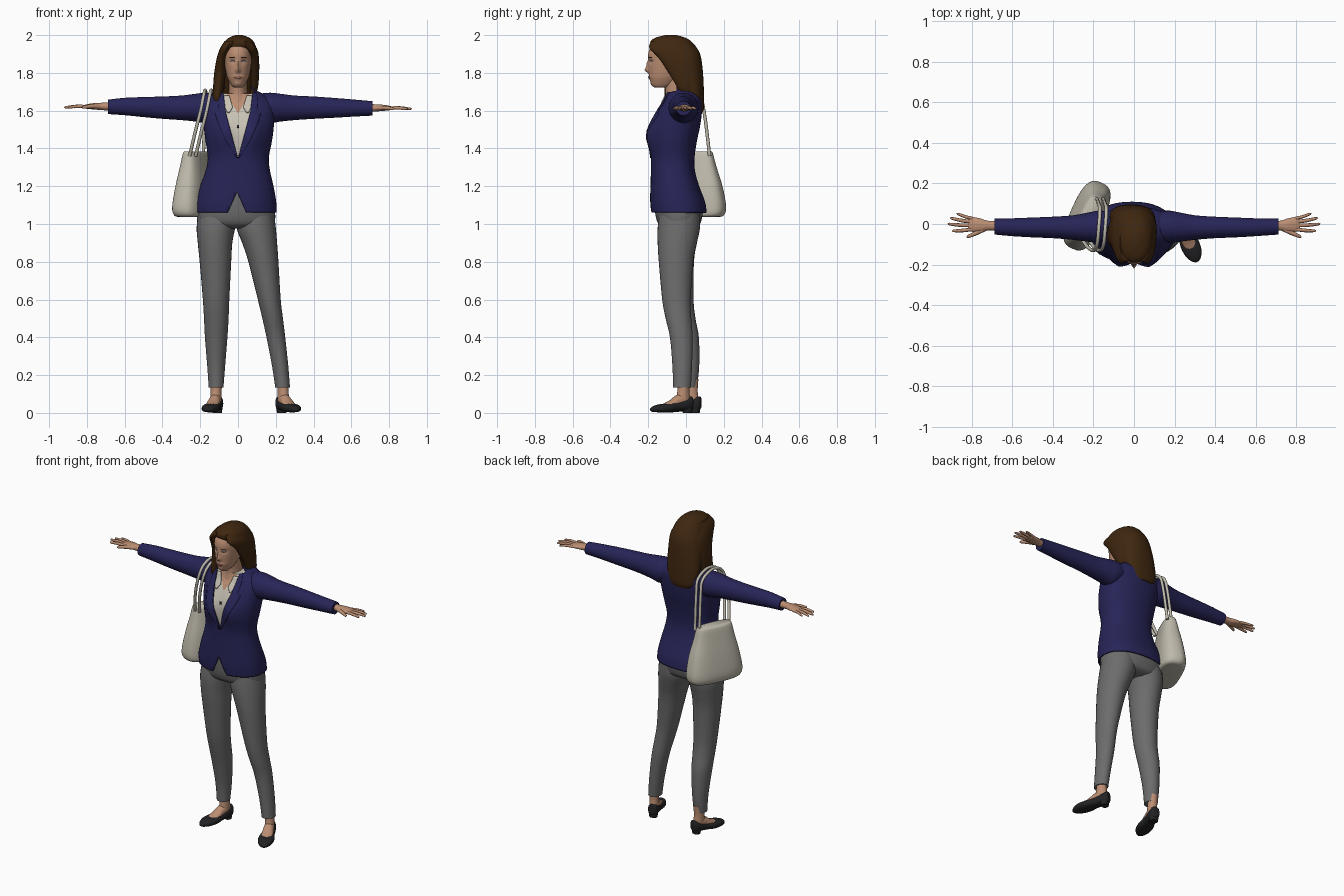
import bpy, bmesh, math
from mathutils import Vector, Matrix
from mathutils.bvhtree import BVHTree


def material(name, rgb):
    m = bpy.data.materials.new(name)
    m.diffuse_color = (*rgb, 1)
    return m


NAVY = material("navy cloth", (0.02, 0.018, 0.095))
GREY = material("grey cloth", (0.15, 0.15, 0.152))
CREAM = material("cream cloth", (0.58, 0.54, 0.46))
BAG = material("bag leather", (0.52, 0.49, 0.41))
SKIN = material("skin", (0.50, 0.27, 0.17))
HAIR = material("brown hair", (0.05, 0.02, 0.005))
BLACK = material("black leather", (0.016, 0.016, 0.018))
ROSE = material("lips", (0.36, 0.15, 0.11))
EYE = material("eyes", (0.22, 0.22, 0.24))


def smooth_rows(rows, steps):
    """Catmull-Rom interpolation between rows of numbers."""
    out = []
    for i in range(len(rows) - 1):
        p0, p1, p2, p3 = rows[max(i - 1, 0)], rows[i], rows[i + 1], rows[min(i + 2, len(rows) - 1)]
        for k in range(steps):
            t = k / steps
            out.append([0.5 * (2 * b + (c - a) * t + (2 * a - 5 * b + 4 * c - d) * t ** 2
                               + (3 * b - a - 3 * c + d) * t ** 3)
                        for a, b, c, d in zip(p0, p1, p2, p3)])
    return out + [list(rows[-1])]


def loft_bm(rows, axis="z", segs=32, power=2.0, steps=4, shape=None, caps=True):
    """Rows are (position on axis, low/high of first width, low/high of second width)."""
    bm = bmesh.new()
    rings = []
    for t, a0, a1, b0, b1 in smooth_rows(rows, steps):
        ring = []
        for k in range(segs):
            w = math.tau * k / segs
            c, s = math.cos(w), math.sin(w)
            u = (a0 + a1) / 2 + (a1 - a0) / 2 * math.copysign(abs(c) ** (2 / power), c)
            v = (b0 + b1) / 2 + (b1 - b0) / 2 * math.copysign(abs(s) ** (2 / power), s)
            co = Vector({"z": (u, v, t), "x": (t, u, v), "y": (u, t, v)}[axis])
            ring.append(bm.verts.new(shape(co) if shape else co))
        rings.append(ring)
    for r, q in zip(rings, rings[1:]):
        for k in range(segs):
            n = (k + 1) % segs
            bm.faces.new((r[k], r[n], q[n], q[k]))
    if caps:
        bm.faces.new(rings[0])
        bm.faces.new(rings[-1])
    bmesh.ops.recalc_face_normals(bm, faces=bm.faces)
    return bm


def finish(name, bm, *mats, matrix=None):
    if matrix:
        bm.transform(matrix)
    me = bpy.data.meshes.new(name)
    bm.to_mesh(me)
    ob = bpy.data.objects.new(name, me)
    bpy.context.collection.objects.link(ob)
    for m in mats:
        me.materials.append(m)
    bpy.ops.object.select_all(action="DESELECT")
    ob.select_set(True)
    bpy.context.view_layer.objects.active = ob
    bpy.ops.object.shade_smooth_by_angle(angle=math.radians(50))
    return ob


def loft(name, rows, mat, matrix=None, **kw):
    return finish(name, loft_bm(rows, **kw), mat, matrix=matrix)


def tube(name, points, mat, segs=10, steps=5):
    """Round tube through points (x, y, z, radius)."""
    pts = smooth_rows(points, steps)
    bm = bmesh.new()
    rings = []
    for i, p in enumerate(pts):
        d = Vector(pts[min(i + 1, len(pts) - 1)][:3]) - Vector(pts[max(i - 1, 0)][:3])
        side = d.cross(Vector((0.9, 0.1, 0.43)) if abs(d.normalized().x) < 0.8 else Vector((0, 0, 1))).normalized()
        up = d.cross(side).normalized()
        rings.append([bm.verts.new(Vector(p[:3]) + p[3] * (side * math.cos(math.tau * k / segs)
                      + up * math.sin(math.tau * k / segs))) for k in range(segs)])
    for r, q in zip(rings, rings[1:]):
        for k in range(segs):
            bm.faces.new((r[k], r[(k + 1) % segs], q[(k + 1) % segs], q[k]))
    bm.faces.new(rings[0])
    bm.faces.new(rings[-1])
    bmesh.ops.recalc_face_normals(bm, faces=bm.faces)
    return finish(name, bm, mat)


def front_plate(name, rows, mat, tree, lift, thick, mirror=1, cols=6, steps=4):
    """Thin plate laid on the front of a body; rows are (z, x from, x to)."""
    bm = bmesh.new()
    pts = [(Vector((mirror * (l + (r - l) * k / cols), -1, z))) for a, b in zip(rows, rows[1:])
           for i in range(steps + (b is rows[-1]))
           for z, l, r in [[p + (q - p) * i / steps for p, q in zip(a, b)]] for k in range(cols + 1)]
    vs = []
    for p in pts:
        hit = tree.ray_cast(p, Vector((0, 1, 0)))[0]
        vs.append(bm.verts.new((p.x, (hit.y if hit else -0.1) - lift, p.z)))
    n = cols + 1
    for i in range(len(vs) // n - 1):
        for k in range(cols):
            bm.faces.new((vs[i * n + k], vs[i * n + k + 1], vs[i * n + n + k + 1], vs[i * n + n + k]))
    if mirror < 0:
        bmesh.ops.reverse_faces(bm, faces=bm.faces)
    ob = finish(name, bm, mat)
    ob.modifiers.new("thickness", "SOLIDIFY").thickness = thick


def split_v(bm, x0, z0, slope):
    """Cut clean edges along both arms of a V."""
    for s in (-1, 1):
        bmesh.ops.bisect_plane(bm, geom=bm.verts[:] + bm.edges[:] + bm.faces[:], dist=1e-5,
                               plane_co=(x0, 0, z0), plane_no=(1, 0, -s * slope))


def in_v(f, x0, z0, slope):
    c = f.calc_center_median()
    return c.y < -0.05 and abs(c.x - x0) < (c.z - z0) * slope


def bust(co):
    if co.y < -0.05:
        co.y -= 0.026 * math.exp(-((abs(co.x) - 0.08) / 0.05) ** 2 - ((co.z - 1.47) / 0.08) ** 2)
    return co


# Jacket body with neckline and hem openings
torso = [(1.06, -.225, .205, -.185, .11), (1.12, -.222, .202, -.19, .10), (1.2, -.2, .188, -.188, .07),
         (1.28, -.172, .17, -.186, .048), (1.35, -.16, .163, -.186, .045), (1.44, -.172, .18, -.19, .058),
         (1.52, -.182, .19, -.185, .075), (1.6, -.19, .195, -.155, .085), (1.65, -.185, .185, -.125, .085),
         (1.69, -.13, .13, -.115, .07), (1.71, -.09, .09, -.11, .05), (1.73, -.075, .075, -.105, .04)]
bm = loft_bm(torso, segs=56, power=2.25, shape=bust, caps=False)
body_tree = BVHTree.FromBMesh(bm)
split_v(bm, 0, 1.35, .27)
split_v(bm, -.005, 1.17, -.45)
gone = [f for f in bm.faces if in_v(f, 0, 1.35, .27) or in_v(f, -.005, 1.17, -.45)]
bmesh.ops.delete(bm, geom=gone, context="FACES")
jacket = finish("jacket_body", bm, NAVY)
jacket.modifiers.new("thickness", "SOLIDIFY").thickness = 0.008

# Blouse with bare skin in its open neck
inner = [(z, a + .013, b - .013, c + .013, d - .013) for z, a, b, c, d in torso[3:10]]
bm = loft_bm(inner, segs=48, power=2.25, shape=bust)
split_v(bm, 0, 1.585, .6)
for f in bm.faces:
    f.material_index = int(in_v(f, 0, 1.585, .6))
finish("blouse", bm, CREAM, SKIN)

# Lapels, blouse collar, button
for s, side in ((-1, "right"), (1, "left")):
    front_plate(side + "_lapel", [(1.35, 0, .008), (1.45, .027, .07), (1.54, .051, .108), (1.585, .063, .122),
                (1.592, .065, .10), (1.66, .074, .105), (1.7, .08, .095)], NAVY, body_tree, .004, .006, s)
    front_plate(side + "_blouse_collar", [(1.59, .046, .056), (1.62, .028, .07), (1.68, .046, .075)],
                CREAM, body_tree, -.002, .006, s)
front_plate("button", [(1.51, -.006, .006), (1.525, -.006, .006)], BLACK, body_tree, -.006, .004)

# Trousers
loft("trouser_seat", [(.975, -.12, .1, -.10, .03), (.99, -.2, .18, -.135, .065), (1.02, -.217, .196, -.155, .082),
     (1.08, -.214, .194, -.165, .088), (1.18, -.185, .172, -.165, .06)], GREY, power=2.2, segs=40)
loft("right_trouser_leg", [(.135, -.155, -.077, -.025, .058), (.25, -.163, -.068, -.035, .07),
     (.4, -.175, -.056, -.065, .068), (.5, -.18, -.05, -.09, .05), (.6, -.186, -.046, -.112, .04),
     (.8, -.203, -.036, -.138, .042), (.9, -.213, -.03, -.148, .058), (.98, -.219, -.014, -.15, .074),
     (1.06, -.21, .01, -.14, .075)], GREY)
loft("left_trouser_leg", [(.135, .197, .275, -.068, .026), (.25, .18, .266, -.072, .032),
     (.4, .151, .25, -.085, .035), (.5, .129, .238, -.108, .028), (.6, .105, .226, -.126, .025),
     (.8, .055, .214, -.144, .038), (.9, .022, .207, -.15, .058), (.98, -.008, .2, -.15, .074),
     (1.06, -.01, .19, -.14, .075)], GREY)

# Feet and flat shoes
for side, x, y, turn in (("right", -.115, .032, -15), ("left", .238, -.012, 23)):
    mw = Matrix.Translation((x, y, 0)) @ Matrix.Rotation(math.radians(turn), 4, "Z")
    loft(side + "_ankle", [(.03, -.027, .027, -.04, .036), (.08, -.029, .029, -.04, .034),
         (.12, -.029, .029, -.034, .03), (.18, -.031, .031, -.034, .034)], SKIN, mw, segs=20)
    loft(side + "_foot", [(.03, -.02, .02, .03, .08), (0, -.028, .028, .03, .105), (-.04, -.031, .031, .022, .095),
         (-.08, -.035, .035, .018, .066), (-.13, -.032, .032, .016, .043)], SKIN, mw, axis="y", segs=20)
    loft(side + "_shoe", [(.049, -.012, .012, .035, .075), (.042, -.026, .026, .018, .088), (.01, -.034, .034, .014, .076),
         (-.04, -.037, .037, .01, .06), (-.09, -.047, .047, .004, .052), (-.14, -.043, .043, .003, .045),
         (-.175, -.026, .026, .005, .035), (-.19, -.008, .008, .01, .024)], BLACK, mw, axis="y", segs=24, power=2.6)
    loft(side + "_heel", [(0, -.024, .024, -.002, .04), (.035, -.029, .029, -.008, .046)],
         BLACK, mw, segs=20, power=2.5)

# Sleeves, hands and fingers
for s, side, end, dz in ((-1, "right", .688, .008), (1, "left", .713, 0)):
    loft(side + "_sleeve", [(s * x, a, b, c + h, d + h) for x, a, b, c, d, h in (
         (.11, -.085, .06, 1.56, 1.69, 0), (.17, -.092, .066, 1.535, 1.695, 0), (.22, -.088, .058, 1.542, 1.69, 0),
         (.3, -.078, .043, 1.55, 1.68, 0), (.4, -.07, .036, 1.557, 1.675, 0), (.5, -.066, .032, 1.562, 1.668, dz / 2),
         (.6, -.06, .028, 1.568, 1.66, dz), (end, -.052, .026, 1.574, 1.65, dz))], NAVY, axis="x")
    loft(side + "_hand", [(s * x, a, b, c + dz, d + dz) for x, a, b, c, d in (
         (.65, -.036, .018, 1.59, 1.638), (.72, -.032, .016, 1.595, 1.634), (.76, -.04, .028, 1.598, 1.632),
         (.8, -.038, .034, 1.602, 1.626), (.818, -.03, .028, 1.606, 1.62))], SKIN, axis="x", segs=20)
    for i, (bx, by, tx, ty, r) in enumerate(((.79, .026, .875, .05, .008), (.8, .011, .905, .028, .009),
                                           (.8, -.007, .917, .0, .009), (.795, -.026, .897, -.034, .009),
                                           (.73, -.022, .825, -.062, .011))):
        z = 1.613 + dz
        tube(f"{side}_finger_{i + 1}" if i < 4 else side + "_thumb",
             [(s * bx, by, z, r), (s * (bx + tx) / 2, (by + ty) / 2 - .002, z + .002, r),
              (s * (tx - .006), ty, z - .003, r * .7), (s * tx, ty, z - .004, r * .25)], SKIN, steps=3)

# Neck and head
loft("neck", [(1.6, -.075, .075, -.125, .03), (1.66, -.055, .055, -.112, .025), (1.7, -.047, .047, -.108, .02),
     (1.79, -.048, .048, -.12, .02)], SKIN)


def face(co):
    if co.y < -0.1:
        g = lambda x, z, w, h: math.exp(-((abs(co.x) - x) / w) ** 2 - ((co.z - z) / h) ** 2)
        co.y += -.022 * g(0, 1.815, .012, .014) - .012 * g(0, 1.843, .009, .02) + .008 * g(.03, 1.862, .017, .012)
        co.y -= .006 * g(0, 1.776, .022, .01) + .004 * g(0, 1.742, .02, .012)
    return co


bm = loft_bm([(1.722, -.022, .022, -.165, -.10), (1.735, -.036, .036, -.18, -.07), (1.77, -.054, .054, -.192, -.03),
              (1.8, -.063, .063, -.195, 0), (1.85, -.071, .071, -.198, .02), (1.9, -.073, .073, -.2, .03),
              (1.94, -.066, .066, -.185, .02), (1.965, -.045, .045, -.15, -.02), (1.975, -.015, .015, -.1, -.06)],
             segs=64, steps=6, power=2.15, shape=face)
head_tree = BVHTree.FromBMesh(bm)
finish("head", bm, SKIN)
for s, side in ((-1, "right"), (1, "left")):
    front_plate(side + "_eye", [(1.858, .022, .036), (1.862, .017, .042), (1.867, .022, .037)], EYE, head_tree, .001, .002, s)
    front_plate(side + "_brow", [(1.879, .016, .044), (1.883, .02, .046)], HAIR, head_tree, .001, .002, s)
front_plate("lips", [(1.768, -.01, .01), (1.776, -.023, .023), (1.783, -.009, .009)], ROSE, head_tree, .001, .002)

# Long hair and side locks
loft("hair", [(1.59, -.07, .04, .055, .088), (1.62, -.105, .075, .025, .096), (1.7, -.12, .1, -.02, .095),
     (1.8, -.116, .106, -.075, .09), (1.88, -.102, .106, -.12, .08), (1.92, -.092, .1, -.172, .065),
     (1.96, -.075, .086, -.19, .035), (1.985, -.05, .062, -.165, 0), (2.0, -.015, .025, -.11, -.05)],
     HAIR, segs=40, power=2.2)
loft("left_lock", [(1.66, .06, .085, -.02, .04), (1.72, .065, .105, -.045, .04), (1.8, .066, .112, -.092, .04),
     (1.88, .06, .111, -.145, .03), (1.93, .036, .1, -.194, 0), (1.97, .012, .07, -.183, 0)], HAIR, segs=20)
loft("right_lock", [(1.61, -.122, -.095, -.085, -.04), (1.66, -.134, -.085, -.112, -.01), (1.72, -.132, -.075, -.115, .02),
     (1.8, -.126, -.064, -.118, .03), (1.88, -.112, -.056, -.155, .03), (1.93, -.095, -.03, -.194, 0),
     (1.97, -.07, .01, -.183, 0)], HAIR, segs=20)

# Shoulder bag with two straps
mw = Matrix.Translation((-.23, .04, 0)) @ Matrix.Rotation(math.radians(-24), 4, "Z")
loft("bag", [(1.037, -.05, .05, -.13, .13), (1.045, -.075, .075, -.165, .165), (1.09, -.085, .08, -.178, .178),
     (1.2, -.07, .075, -.16, .16), (1.3, -.05, .062, -.135, .13), (1.37, -.035, .05, -.12, .112),
     (1.385, -.025, .04, -.112, .105)], BAG, mw, segs=40, power=2.9)
for i, dx in enumerate((-.016, .016)):
    tube(f"bag_strap_{i + 1}", [(-.24 + dx, -.075, 1.36, .009), (-.212 + dx, -.115, 1.48, .009),
         (-.182 + dx, -.13, 1.6, .009), (-.166 + dx, -.1, 1.68, .009), (-.158 + dx, -.02, 1.708, .009),
         (-.152 + dx, .07, 1.67, .009), (-.158 + dx, .098, 1.58, .009), (-.168 + dx, .125, 1.36, .009)], BAG)
